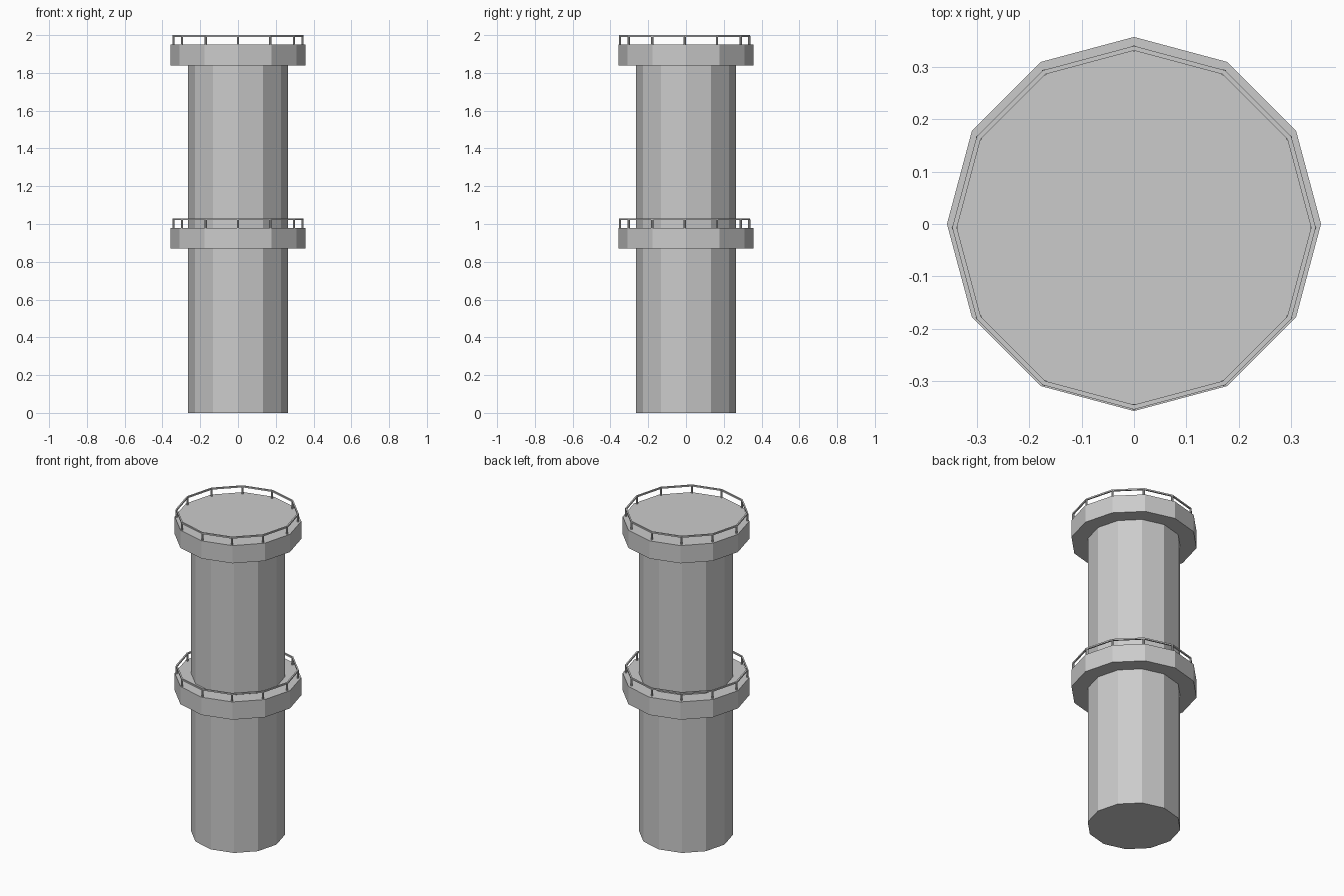
import bpy, bmesh, math
from mathutils import Matrix, Vector

if "Cube" in bpy.data.objects:
    bpy.data.objects.remove(bpy.data.objects["Cube"])

SIDES = 12
STORY = 0.97            # vertical repeat
RAIL_Y = -0.007         # railing sits slightly toward the front
RAIL_R = 0.342


def finish(name, bm):
    bmesh.ops.recalc_face_normals(bm, faces=bm.faces)
    mesh = bpy.data.meshes.new(name)
    bm.to_mesh(mesh)
    bm.free()
    obj = bpy.data.objects.new(name, mesh)
    bpy.context.collection.objects.link(obj)
    return obj


def add_prism(bm, x, y, z0, z1, radius, sides):
    bmesh.ops.create_cone(bm, cap_ends=True, segments=sides, radius1=radius,
                          radius2=radius, depth=z1 - z0,
                          matrix=Matrix.Translation((x, y, (z0 + z1) / 2)))


def prism(name, z0, z1, radius):
    bm = bmesh.new()
    add_prism(bm, 0, 0, z0, z1, radius, SIDES)
    return finish(name, bm)


def handrail(name, z0, z1, r_in, r_out):
    # closed ring with a square section
    bm = bmesh.new()
    loops = []
    for i in range(SIDES):
        a = math.tau * i / SIDES
        d = Vector((math.cos(a), math.sin(a), 0))
        loops.append([bm.verts.new(d * r + Vector((0, RAIL_Y, z)))
                      for r, z in ((r_in, z0), (r_out, z0), (r_out, z1), (r_in, z1))])
    for i in range(SIDES):
        a, b = loops[i], loops[(i + 1) % SIDES]
        for k in range(4):
            n = (k + 1) % 4
            bm.faces.new((a[k], b[k], b[n], a[n]))
    return finish(name, bm)


def posts(name, z0, z1):
    bm = bmesh.new()
    for i in range(SIDES):
        a = math.tau * i / SIDES
        add_prism(bm, RAIL_R * math.cos(a), RAIL_R * math.sin(a) + RAIL_Y,
                  z0, z1, 0.006, 8)
    return finish(name, bm)


# two identical storeys: shaft, deck, railing
for label, z in (("lower", 0.0), ("upper", STORY)):
    prism(label + "_shaft", z, z + 0.875, 0.264)
    prism(label + "_deck", z + 0.87, z + 0.98, 0.357)
    posts(label + "_railing_posts", z + 0.978, z + 1.025)
    handrail(label + "_handrail", z + 1.021, z + 1.03, RAIL_R - 0.004, RAIL_R + 0.005)
